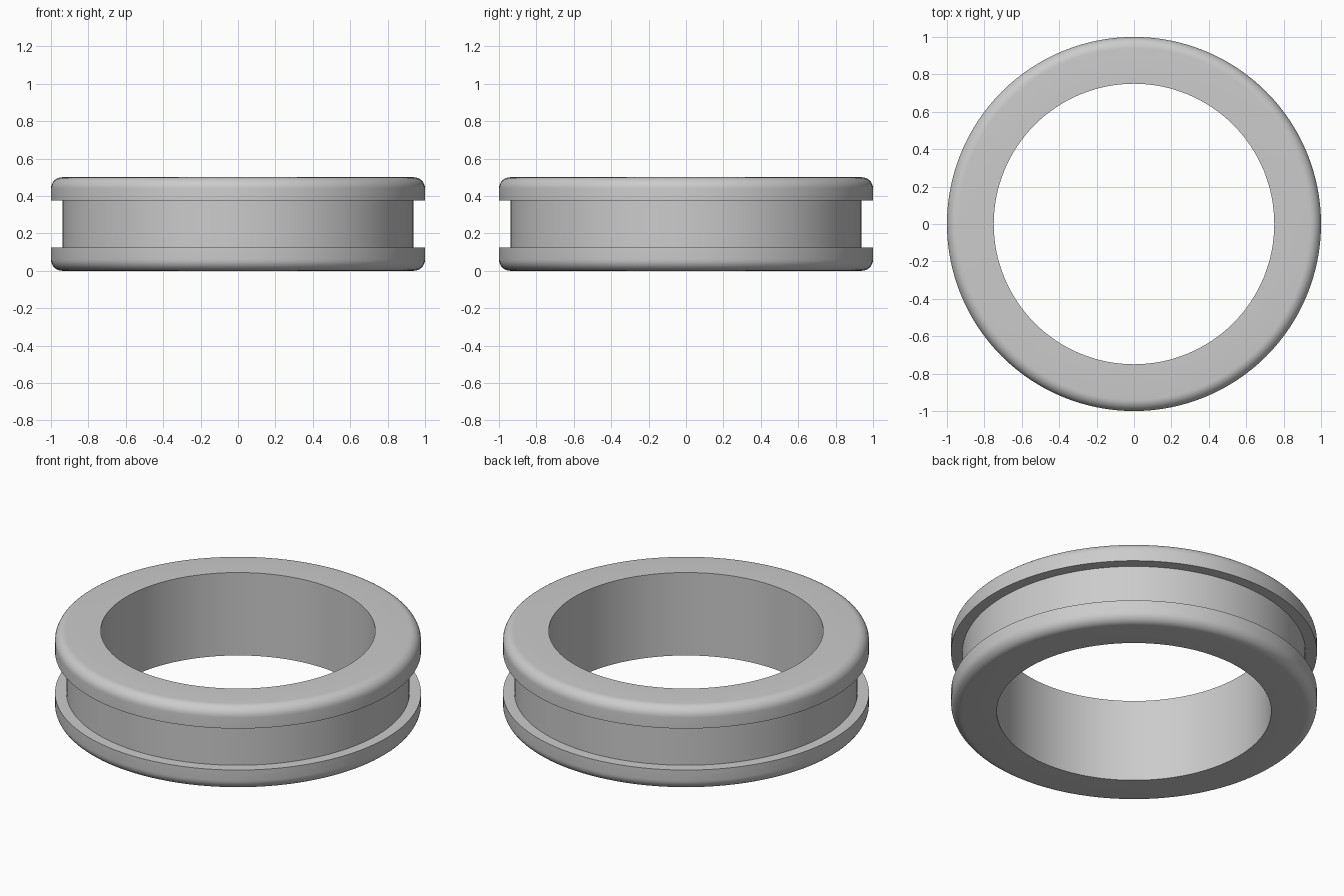
import bpy, bmesh, math

cube = bpy.data.objects.get("Cube")
if cube:
    bpy.data.objects.remove(cube, do_unlink=True)

SEGMENTS = 128
HEIGHT, OUTER, BORE = 0.5, 1.0, 0.75
GROOVE, LIP, FILLET = 0.9375, 0.125, 0.06
FILLET_STEPS = 8

# Single grey material
grey = bpy.data.materials.new("light_grey")
grey.use_nodes = True
colour = (0.6, 0.6, 0.6, 1)
grey.diffuse_color = colour
grey.node_tree.nodes["Principled BSDF"].inputs["Base Color"].default_value = colour

# Lower half of the cross-section: bore edge, rounded rim, lip, groove floor
lower = [(BORE, 0)]
for i in range(FILLET_STEPS + 1):
    a = math.pi / 2 * i / FILLET_STEPS
    lower.append((OUTER - FILLET + FILLET * math.sin(a),
                  FILLET - FILLET * math.cos(a)))
lower += [(OUTER, LIP), (GROOVE, LIP)]
profile = lower + [(r, HEIGHT - z) for r, z in reversed(lower)]

# Revolve the closed cross-section around z
bm = bmesh.new()
rings = []
for s in range(SEGMENTS):
    t = 2 * math.pi * s / SEGMENTS
    rings.append([bm.verts.new((r * math.cos(t), r * math.sin(t), z))
                  for r, z in profile])
count = len(profile)
for s in range(SEGMENTS):
    a, b = rings[s], rings[(s + 1) % SEGMENTS]
    for i in range(count):
        j = (i + 1) % count
        bm.faces.new((a[i], b[i], b[j], a[j]))
bmesh.ops.recalc_face_normals(bm, faces=bm.faces)

mesh = bpy.data.meshes.new("grooved_ring")
bm.to_mesh(mesh)
bm.free()
mesh.materials.append(grey)
ring = bpy.data.objects.new("grooved_ring", mesh)
bpy.context.collection.objects.link(ring)

# Smooth walls and rounded rims, keeping the square edges sharp
bpy.ops.object.select_all(action="DESELECT")
ring.select_set(True)
bpy.context.view_layer.objects.active = ring
bpy.ops.object.shade_smooth_by_angle(angle=math.radians(30))
